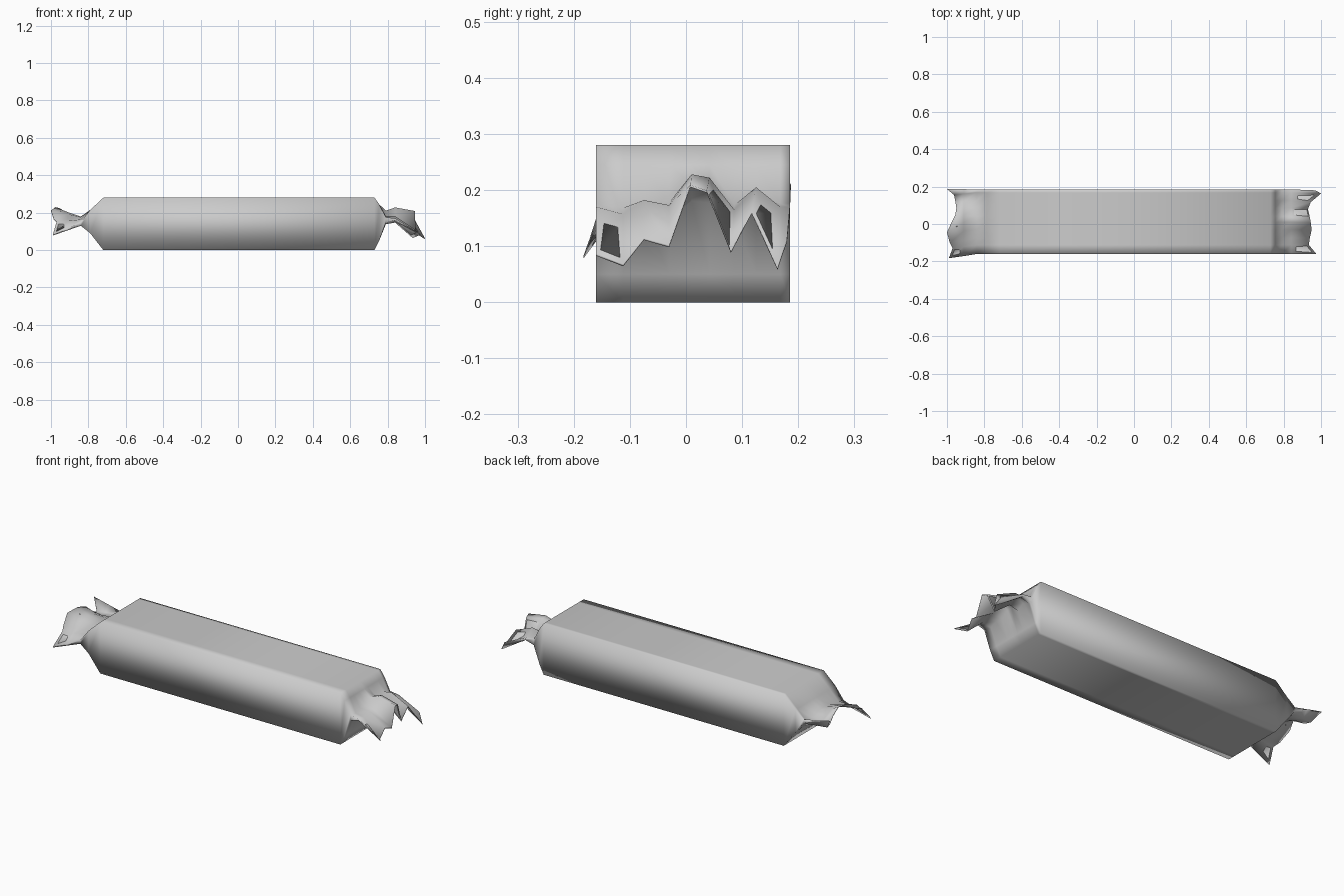
import bpy, bmesh

if "Cube" in bpy.data.objects:
    bpy.data.objects.remove(bpy.data.objects["Cube"])

# Columns across the wrapper width (y), from front to back
COLS = [-0.16, -0.112, -0.075, -0.03, 0.01, 0.042, 0.086, 0.125, 0.168, 0.185]


def station(xs, tops, bottoms, ys=COLS):
    """Closed ring: top row front to back, then bottom row back to front."""
    n = len(COLS)
    grow = lambda v: v if isinstance(v, list) else [v] * n
    xs, tops, bottoms = grow(xs), grow(tops), grow(bottoms)
    top = list(zip(xs, ys, tops))
    low = list(zip(xs, ys, bottoms))
    return top + low[::-1]


def sheet(xs, zs, thick, ys=COLS):
    return station(xs, [z + thick / 2 for z in zs], [z - thick / 2 for z in zs], ys)


def mix(a, b, t):
    return [u + (v - u) * t for u, v in zip(a, b)]


# Crumple lines: left tip, right fold and right tip
left_y = [-0.183, -0.13, -0.10, -0.045, 0.01, 0.05, 0.085, 0.12, 0.155, 0.187]
left_x = [-0.99, -0.97, -0.985, -1.0, -0.975, -0.955, -0.95, -0.955, -0.962, -1.0]
left_z = [0.08, 0.15, 0.165, 0.21, 0.228, 0.222, 0.19, 0.16, 0.155, 0.21]
right_fold = [0.165, 0.152, 0.177, 0.168, 0.223, 0.217, 0.16, 0.20, 0.165, 0.165]
right_y = [-0.16, -0.112, -0.075, -0.03, 0.008, 0.037, 0.08, 0.117, 0.163, 0.18]
right_x = [0.975, 0.935, 0.94, 0.95, 0.945, 0.94, 0.93, 0.945, 1.0, 0.97]
right_z = [0.085, 0.066, 0.113, 0.10, 0.207, 0.197, 0.09, 0.16, 0.06, 0.11]
flat = [0.155] * len(COLS)

rings = [
    sheet(left_x, left_z, 0.004, left_y),
    sheet(-0.91, mix(flat, left_z, 0.6), 0.008, mix(COLS, left_y, 0.5)),
    sheet(-0.84, mix(flat, left_z, 0.2), 0.02),
    station(-0.79, 0.215, 0.09),
    station(-0.72, 0.28, 0.0),
    station(0.73, 0.28, 0.0),
    station(0.755, 0.245, 0.05),
    sheet(0.79, mix(flat, right_fold, 0.6), 0.03),
    sheet(0.84, right_fold, 0.01),
    sheet(right_x, right_z, 0.004, right_y),
]

# Wrapper: loft through all the rings and close the tips
bm = bmesh.new()
loops = [[bm.verts.new(p) for p in ring] for ring in rings]
count = len(loops[0])
for a, b in zip(loops, loops[1:]):
    for i in range(count):
        j = (i + 1) % count
        bm.faces.new((a[i], a[j], b[j], b[i]))
half = count // 2
for loop in (loops[0], loops[-1]):
    for i in range(half - 1):
        bm.faces.new((loop[i], loop[i + 1], loop[count - 2 - i], loop[count - 1 - i]))
bmesh.ops.recalc_face_normals(bm, faces=bm.faces)

mesh = bpy.data.meshes.new("wrapper")
bm.to_mesh(mesh)
bm.free()
wrapper = bpy.data.objects.new("wrapper", mesh)
bpy.context.collection.objects.link(wrapper)
bpy.context.view_layer.objects.active = wrapper
wrapper.select_set(True)
bpy.ops.object.shade_smooth()
